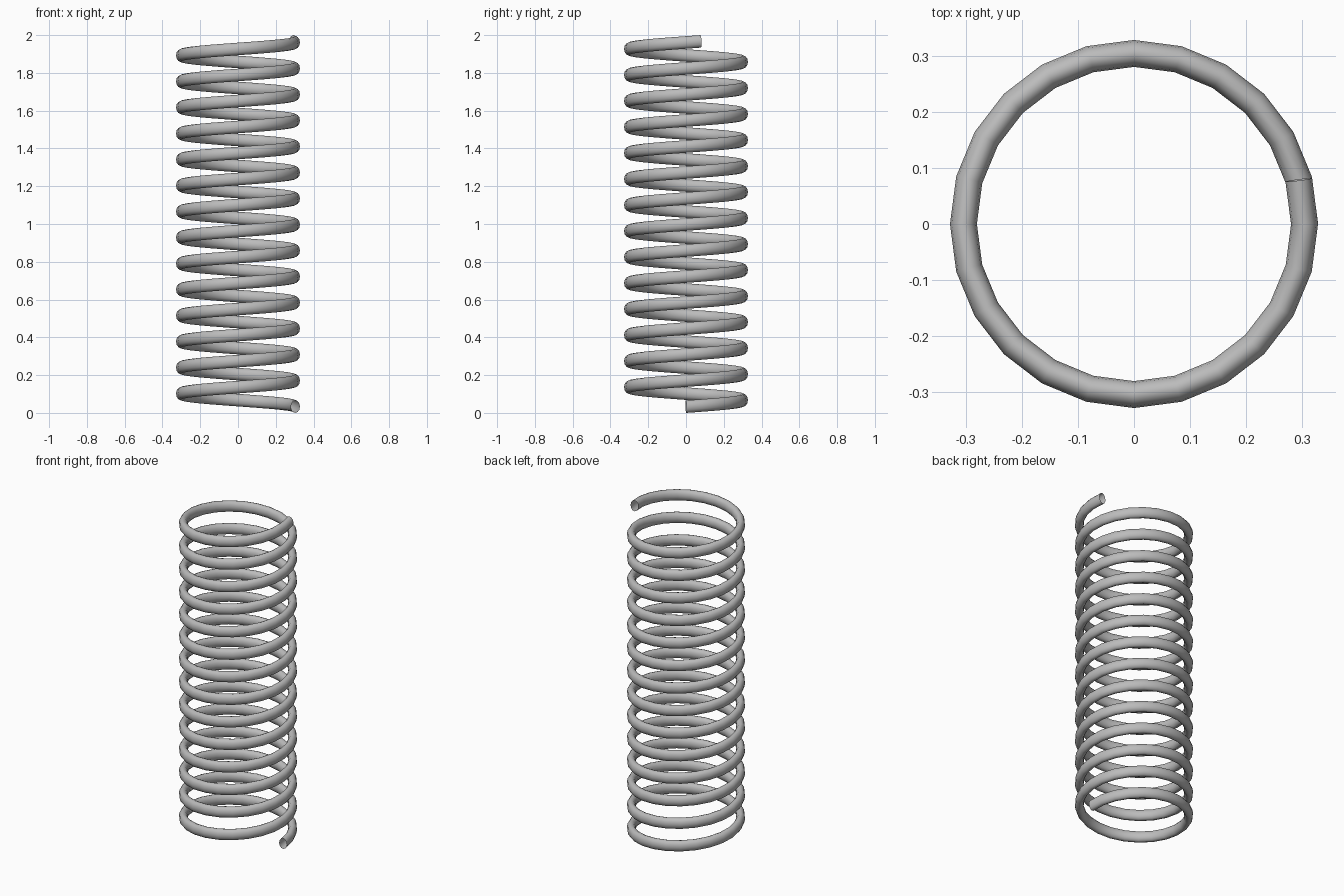
import bpy
from math import cos, sin, tau

cube = bpy.data.objects.get("Cube")
if cube:
    bpy.data.objects.remove(cube)

STEPS = 24                  # segments per turn
COUNT = 14 * STEPS + 1      # total segments
RADIUS = 0.304              # coil centre line
WIRE = 0.024                # wire radius across
STRETCH = 1.38              # wire section is taller than wide
BOTTOM = WIRE * STRETCH
RISE = (2 - 2 * BOTTOM) / COUNT

# Steel
steel = bpy.data.materials.new("steel_grey")
steel.use_nodes = True
colour = (0.5, 0.5, 0.5, 1)
steel.diffuse_color = colour
steel.node_tree.nodes["Principled BSDF"].inputs["Base Color"].default_value = colour

# Helical wire path, open at both ends
curve = bpy.data.curves.new("spring_coil", "CURVE")
curve.dimensions = "3D"
curve.twist_mode = "Z_UP"
curve.bevel_depth = WIRE
curve.bevel_resolution = 4
curve.use_fill_caps = False
path = curve.splines.new("POLY")
path.points.add(COUNT)
for i, point in enumerate(path.points):
    a = tau * i / STEPS
    point.co = (RADIUS * cos(a), RADIUS * sin(a), (BOTTOM + RISE * i) / STRETCH, 1)
curve.materials.append(steel)

# Coil as a smooth mesh
coil = bpy.data.objects.new("spring_coil", curve)
coil.scale.z = STRETCH
bpy.context.collection.objects.link(coil)
bpy.ops.object.select_all(action="DESELECT")
coil.select_set(True)
bpy.context.view_layer.objects.active = coil
bpy.ops.object.convert(target="MESH")
bpy.ops.object.transform_apply(location=False, rotation=False, scale=True)
bpy.ops.object.shade_smooth()
